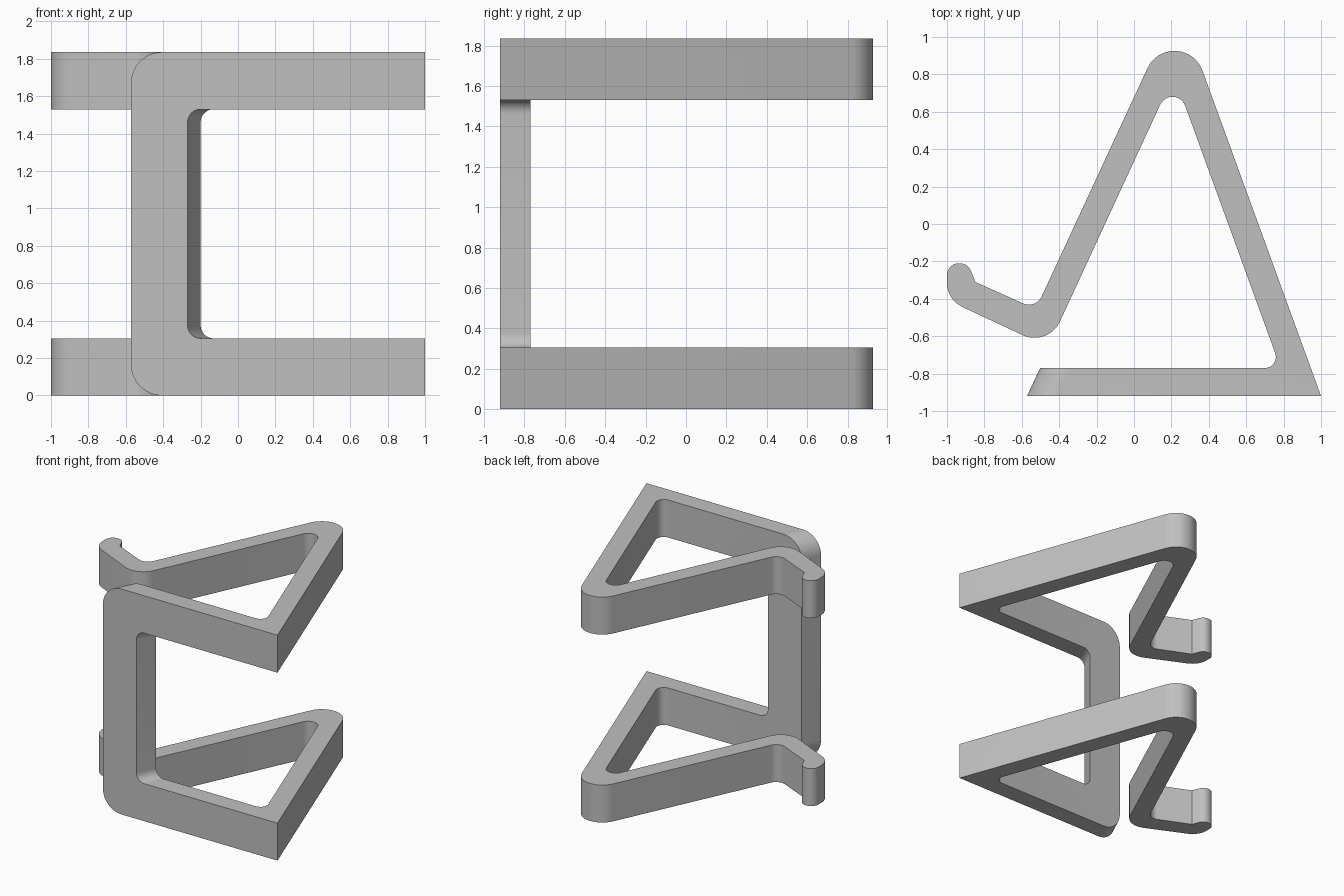
import bpy, bmesh, math
from mathutils import Vector

if "Cube" in bpy.data.objects:
    bpy.data.objects.remove(bpy.data.objects["Cube"], do_unlink=True)

HEIGHT, BAND = 1.835, 0.305
FRONT, SHEAR = -0.92, 0.467   # front plane, sideways lean of the post per unit depth

grey = bpy.data.materials.new("plain grey")
grey.use_nodes = True
colour = (0.53, 0.53, 0.53, 1)
grey.diffuse_color = colour
grey.node_tree.nodes["Principled BSDF"].inputs["Base Color"].default_value = colour


def rounded(corners, steps=12):
    """Outline from (x, y, radius) corners, each filleted by its radius."""
    out = []
    for i, (x, y, r) in enumerate(corners):
        p = Vector((x, y))
        if r == 0:
            out.append(p)
            continue
        a = (Vector(corners[i - 1][:2]) - p).normalized()
        b = (Vector(corners[(i + 1) % len(corners)][:2]) - p).normalized()
        half = a.angle(b) / 2
        centre = p + (a + b).normalized() * (r / math.sin(half))
        start = p + a * (r / math.tan(half)) - centre
        end = p + b * (r / math.tan(half)) - centre
        turn = math.atan2(start.x * end.y - start.y * end.x, start.dot(end))
        for k in range(steps + 1):
            t = turn * k / steps
            c, s = math.cos(t), math.sin(t)
            out.append(centre + Vector((start.x * c - start.y * s, start.x * s + start.y * c)))
    return out


def prism(name, base, shift):
    """Solid swept from a planar loop of 3D points along a vector."""
    bm = bmesh.new()
    face = bm.faces.new([bm.verts.new(p) for p in base])
    swept = bmesh.ops.extrude_face_region(bm, geom=[face])["geom"]
    bmesh.ops.translate(bm, vec=shift, verts=[v for v in swept if isinstance(v, bmesh.types.BMVert)])
    bmesh.ops.recalc_face_normals(bm, faces=bm.faces)
    mesh = bpy.data.meshes.new(name)
    bm.to_mesh(mesh)
    bm.free()
    mesh.materials.append(grey)
    obj = bpy.data.objects.new(name, mesh)
    bpy.context.collection.objects.link(obj)
    return obj


def leaning_cutter(name, outline):
    """Cutter drawn on the front plane and leaning like the post."""
    y0, y1 = -1.0, -0.7
    base = [(p.x + SHEAR * (y0 - FRONT), y0, p.y) for p in outline]
    return prism(name, base, Vector((SHEAR * (y1 - y0), y1 - y0, 0)))


# Plan of the clip: front bar, side leg, apex, long arm and curled hook
plan = rounded([
    (-0.572, FRONT, 0), (1.0, FRONT, 0),
    (0.234, 1.183, 0.159), (-0.525, -0.455, 0.075),
    (-0.848, -0.31, 0), (-0.888, -0.21, 0.064), (-1.0, -0.21, 0.064),
    (-1.0, -0.405, 0.144), (-0.459, -0.658, 0.15),
    (0.2135, 0.797, 0.072), (0.784, -0.77, 0.06), (-0.502, -0.77, 0),
])
clip = prism("double_clip_frame", [(p.x, p.y, 0) for p in plan], Vector((0, 0, HEIGHT)))

# Gap between the two clips behind the post
low, high = BAND, HEIGHT - BAND
gap = prism("gap_cutter", [(-1.2, -0.74, low), (1.2, -0.74, low), (1.2, 1.2, low), (-1.2, 1.2, low)],
            Vector((0, 0, high - low)))

# Rounded window beside the post
window = leaning_cutter("window_cutter", rounded([
    (-0.27, low, 0.07), (1.3, low, 0), (1.3, high, 0), (-0.27, high, 0.07)]))

# Outer roundings at the foot and head of the post
cutters = [gap, window]
left, r = -0.572, 0.165
for name, z, s in (("foot_cutter", 0, 1), ("head_cutter", HEIGHT, -1)):
    arc = [Vector((left + r - r * math.cos(t), z + s * (r - r * math.sin(t))))
           for t in (math.pi / 2 * k / 14 for k in range(15))]
    outer = [Vector((left + r, z - s * 0.1)), Vector((left - 0.1, z - s * 0.1)),
             Vector((left - 0.1, z + s * r))]
    cutters.append(leaning_cutter(name, arc + outer))

# Carve the solid, then discard the cutters
bpy.context.view_layer.objects.active = clip
clip.select_set(True)
for cutter in cutters:
    mod = clip.modifiers.new(cutter.name, "BOOLEAN")
    mod.operation, mod.solver, mod.object = "DIFFERENCE", "EXACT", cutter
    bpy.ops.object.modifier_apply(modifier=mod.name)
    bpy.data.objects.remove(cutter, do_unlink=True)

bpy.ops.object.shade_smooth_by_angle(angle=math.radians(25))
